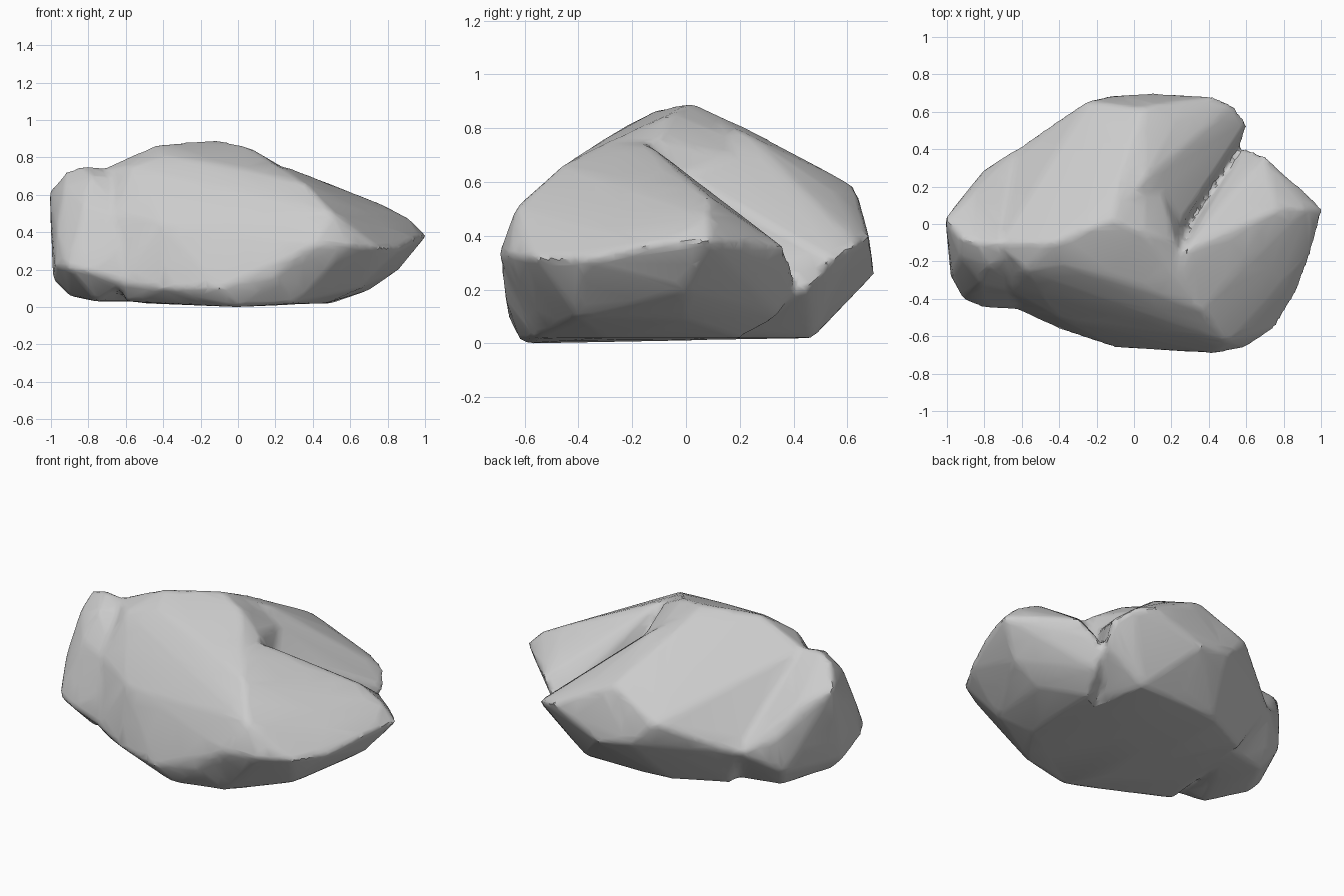
import bpy
import bmesh

default_cube = bpy.data.objects.get("Cube")
if default_cube:
    bpy.data.objects.remove(default_cube, do_unlink=True)

# Main mass: summit ridge, steep front, back slope with an undercut
main_mass = [
    (-.72, -.1, .74), (-.43, -.1, .87), (-.12, .02, .895), (.06, -.05, .855),
    (.22, -.1, .76), (.22, -.28, .75), (.36, -.46, .66), (.5, -.63, .51),
    (.4, -.69, .33), (-.58, -.25, .75), (-.38, -.22, .81), (-.66, -.36, .5),
    (-.62, -.46, .13), (-.4, -.5, .45), (-.4, -.56, .1), (0, -.32, .75),
    (0, -.56, .45), (-.1, -.66, .1), (.2, -.67, .16), (.3, -.56, .02),
    (0, -.61, 0), (-.08, .23, .8), (-.03, .41, .7), (.05, .62, .59),
    (-.16, .65, .36), (-.25, .66, .44), (-.1, .69, .3), (-.63, .4, .27),
    (-.47, .46, .25), (-.2, .45, .02), (-.5, .3, .02), (.1, .47, .02),
    (.45, -.3, .02), (-.6, -.38, .03),
]

# Back buttress: falls from the rear ridge towards the right
back_buttress = [
    (-.1, .05, .87), (.06, .24, .77), (-.03, .41, .7), (.05, .62, .59),
    (.22, .56, .56), (.12, .64, .55), (-.16, .65, .36), (-.1, .69, .3),
    (.1, .7, .26), (.42, .68, .4), (.53, .64, .37), (.61, .54, .31),
    (.58, .45, .2), (.42, .28, .37), (.25, 0, .62), (-.2, .45, .02),
    (.34, .47, .02), (.4, .1, .02), (-.2, 0, .02),
]

# Right shoulder: ridge running out to a pointed tip, undercut below
right_shoulder = [
    (.26, -.15, .75), (.25, -.28, .74), (.46, -.08, .67), (.77, .08, .55),
    (.92, .08, .47), (1.01, .08, .38), (.96, -.12, .37), (.87, -.37, .31),
    (.75, -.56, .32), (.6, -.66, .33), (.4, -.7, .33), (.5, -.63, .51),
    (.36, -.46, .66), (.88, .2, .38), (.7, .36, .36), (.6, .41, .25),
    (.3, -.56, .02), (.47, -.3, .02), (.5, .2, .02), (.2, 0, .02),
    (.7, 0, .09), (.86, 0, .2), (.65, -.4, .1), (.55, .35, .1),
]

# Left knob: blunt end with a low hump
left_knob = [
    (-.7, -.1, .74), (-.83, -.1, .76), (-.92, -.08, .72), (-1.01, .03, .62),
    (-.97, 0, .4), (-.99, -.1, .15), (-.98, -.28, .22), (-.97, -.26, .4),
    (-.93, -.18, .64), (-.78, -.22, .7), (-.91, -.41, .21), (-.9, -.1, .06),
    (-.8, -.45, .19), (-.75, -.3, .03), (-.6, -.46, .13), (-.87, .16, .54),
    (-.8, .29, .35), (-.63, .4, .27), (-.83, .25, .15), (-.45, -.1, .7),
    (-.76, .18, .03), (-.45, .25, .03), (-.82, -.32, .55), (-.5, -.4, .42),
]


def add_hull(bm, points):
    """Wrap a convex skin around the points of one lobe."""
    verts = [bm.verts.new(p) for p in points]
    result = bmesh.ops.convex_hull(bm, input=verts, use_existing_faces=False)
    unused = [g for g in result["geom_interior"]
              if isinstance(g, bmesh.types.BMVert) and not g.link_faces]
    bmesh.ops.delete(bm, geom=unused, context="VERTS")


# Gather the lobes into one mesh
bm = bmesh.new()
for lobe in (main_mass, back_buttress, right_shoulder, left_knob):
    add_hull(bm, lobe)
bmesh.ops.recalc_face_normals(bm, faces=bm.faces)
mesh = bpy.data.meshes.new("boulder")
bm.to_mesh(mesh)
bm.free()
boulder = bpy.data.objects.new("boulder", mesh)
bpy.context.collection.objects.link(boulder)

# Plain grey stone
stone = bpy.data.materials.new("grey_stone")
stone.use_nodes = True
colour = (.6, .6, .6, 1)
stone.diffuse_color = colour
shader = next(n for n in stone.node_tree.nodes if n.type == "BSDF_PRINCIPLED")
shader.inputs["Base Color"].default_value = colour
mesh.materials.append(stone)

# Fuse the lobes, weather the edges, then reduce to broad facets
fuse = boulder.modifiers.new("fuse", "REMESH")
fuse.mode = "VOXEL"
fuse.voxel_size = .02
weather = boulder.modifiers.new("weather", "SMOOTH")
weather.factor = .5
weather.iterations = 5
facet = boulder.modifiers.new("facet", "DECIMATE")
facet.ratio = .08

# Bake the modifiers into the final surface
bpy.context.view_layer.update()
evaluated = boulder.evaluated_get(bpy.context.evaluated_depsgraph_get())
final_mesh = bpy.data.meshes.new_from_object(evaluated)
boulder.modifiers.clear()
boulder.data = final_mesh

# Smooth shading with the strong ridges kept crisp
for item in bpy.context.selected_objects:
    item.select_set(False)
boulder.select_set(True)
bpy.context.view_layer.objects.active = boulder
bpy.ops.object.shade_smooth_by_angle(angle=.6)
